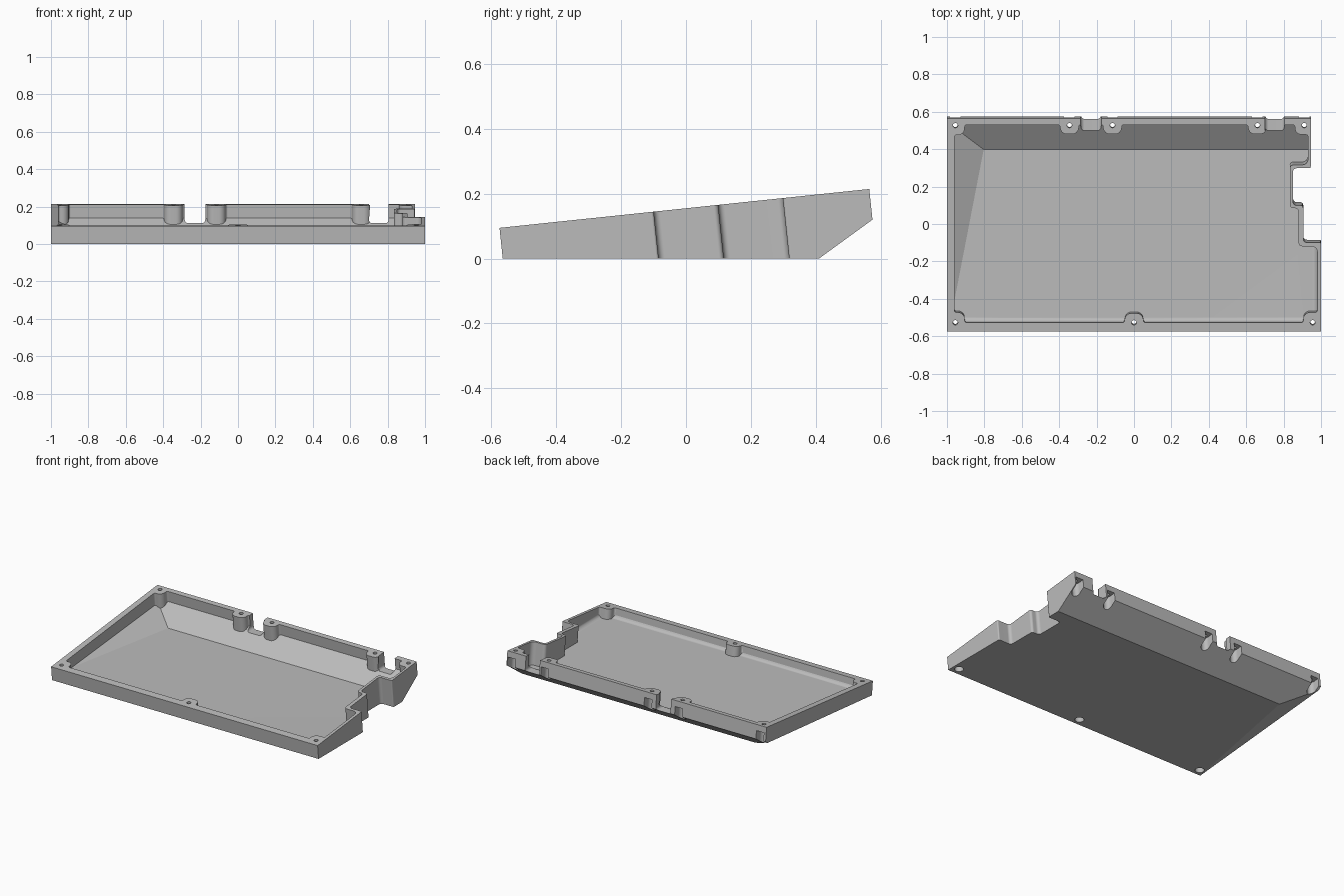
import bpy, bmesh
from math import radians, cos, sin, atan2
from mathutils import Matrix, Vector

cube = bpy.data.objects.get("Cube")
if cube:
    bpy.data.objects.remove(cube)

# The rim plane is tilted; its local z axis is the direction the walls run
TILT = Matrix.Translation((0, 0, 0.155)) @ Matrix.Rotation(radians(6), 4, 'X')
FLOOR = 0.037
EDGE, BOSS = 0.011, 0.036


def rounded(corners, steps=6):
    """Closed 2D outline from (x, y, radius) corners with arc fillets."""
    out = []
    for i, (x, y, r) in enumerate(corners):
        p = Vector((x, y))
        if r == 0:
            out.append(p)
            continue
        a = (Vector(corners[i - 1][:2]) - p).normalized()
        b = (Vector(corners[(i + 1) % len(corners)][:2]) - p).normalized()
        half = a.angle(b) / 2
        centre = p + (a + b).normalized() * (r / sin(half))
        reach = r * cos(half) / sin(half)
        s, e = p + a * reach - centre, p + b * reach - centre
        sweep = atan2(s.x * e.y - s.y * e.x, s.dot(e))
        begin = atan2(s.y, s.x)
        for k in range(steps + 1):
            t = begin + sweep * k / steps
            out.append(centre + Vector((cos(t), sin(t))) * r)
    return out


def add_object(name, bm):
    bmesh.ops.recalc_face_normals(bm, faces=bm.faces[:])
    mesh = bpy.data.meshes.new(name)
    bm.to_mesh(mesh)
    bm.free()
    ob = bpy.data.objects.new(name, mesh)
    bpy.context.scene.collection.objects.link(ob)
    return ob


def prism(name, outline, low, high, matrix=TILT):
    bm = bmesh.new()
    bottom, top = [[bm.verts.new((p.x, p.y, z)) for p in outline] for z in (low, high)]
    bm.faces.new(bottom[::-1])
    bm.faces.new(top)
    for i in range(len(outline)):
        bm.faces.new((bottom[i - 1], bottom[i], top[i], top[i - 1]))
    bm.transform(matrix)
    return add_object(name, bm)


def convex_block(name, planes):
    """Large block trimmed by (point, outward normal) planes."""
    bm = bmesh.new()
    bmesh.ops.create_cube(bm, size=4)
    for point, normal in planes:
        bmesh.ops.bisect_plane(bm, geom=bm.verts[:] + bm.edges[:] + bm.faces[:],
                               plane_co=point, plane_no=normal, clear_outer=True)
        bmesh.ops.contextual_create(bm, geom=[e for e in bm.edges if e.is_boundary])
    return add_object(name, bm)


def combine(target, tool, operation):
    mod = target.modifiers.new("cut", 'BOOLEAN')
    mod.operation, mod.solver, mod.object = operation, 'EXACT', tool
    graph = bpy.context.evaluated_depsgraph_get()
    mesh = bpy.data.meshes.new_from_object(target.evaluated_get(graph))
    target.modifiers.remove(mod)
    target.data = mesh
    bpy.data.objects.remove(tool)


# Underside planes: flat base, sloped back and sloped side
a, b, c = Vector((-1, -0.57, 0)), Vector((-0.81, 0.41, 0)), Vector((-1, 0.56, 0.105))
underside = [(Vector((0, 0, 0)), Vector((0, 0, -1))),
             (Vector((0, 0.41, 0)), Vector((0, 0.12, -0.165)).normalized()),
             (a, (c - a).cross(b - a).normalized())]

# Outer shell with the stepped side
shell_outline = rounded([
    (-1, -0.578, 0), (1, -0.578, 0), (1, -0.1, 0.008), (0.905, -0.1, 0.02),
    (0.905, 0.1, 0.015), (0.85, 0.1, 0.02), (0.85, 0.3, 0.02), (0.945, 0.3, 0.008),
    (0.945, 0.568, 0), (-1, 0.568, 0)])
tray = prism("tray", shell_outline, -0.4, 0)
combine(tray, convex_block("underside", underside), 'INTERSECT')


# Cavity outline, leaving screw bosses standing along the walls
def wall_boss(x, wall, tip, direction):
    s = 0.05 * direction
    return [(x - s, wall, EDGE), (x - s, tip, BOSS), (x + s, tip, BOSS), (x + s, wall, EDGE)]


cavity_outline = rounded(
    [(-0.96, -0.475, EDGE), (-0.905, -0.475, BOSS), (-0.905, -0.53, EDGE)]
    + wall_boss(0, -0.53, -0.48, 1)
    + [(0.905, -0.53, EDGE), (0.905, -0.475, BOSS), (0.98, -0.475, EDGE),
       (0.98, -0.12, 0.03), (0.88, -0.12, 0.02), (0.88, 0.085, 0.02),
       (0.833, 0.085, 0.02), (0.833, 0.318, 0.02), (0.93, 0.318, 0.03),
       (0.93, 0.48, EDGE), (0.86, 0.48, BOSS), (0.86, 0.533, EDGE)]
    + wall_boss(0.66, 0.533, 0.483, -1)
    + wall_boss(-0.115, 0.533, 0.483, -1)
    + wall_boss(-0.345, 0.533, 0.483, -1)
    + [(-0.905, 0.533, EDGE), (-0.905, 0.478, BOSS), (-0.96, 0.478, EDGE)])
cavity = prism("cavity", cavity_outline, -0.4, 0.1)

# Cavity floor: the underside moved inward, with rounded front and side edges
inside = [(p - n * FLOOR, n) for p, n in underside]
r = 0.03
for step in range(1, 5):
    t = radians(18 * step)
    for axis, wall in ((Vector((0, -1, 0)), 0.525), (Vector((1, 0, 0)), 0.98)):
        n = axis * cos(t) - Vector((0, 0, sin(t)))
        inside.append((axis * (wall - r) + Vector((0, 0, FLOOR + r)) + n * r, n))
combine(cavity, convex_block("cavity_floor", inside), 'INTERSECT')
combine(tray, cavity, 'DIFFERENCE')

# Two cable notches through the back wall
UPRIGHT = Matrix.Rotation(radians(90), 4, 'X')
for left, right in ((-0.285, -0.175), (0.70, 0.805)):
    notch = rounded([(left, 0.11, 0.02), (right, 0.11, 0.02), (right, 0.4, 0), (left, 0.4, 0)])
    combine(tray, prism("notch", notch, -0.7, -0.5, UPRIGHT), 'DIFFERENCE')


# Screw holes, with open slots at the back and round recesses at the front
def disc(x, y, radius):
    return rounded([(x + i * radius, y + j * radius, radius * 0.98)
                    for i, j in ((-1, -1), (1, -1), (1, 1), (-1, 1))])


w = 0.028
for x in (-0.955, -0.345, -0.115, 0.66, 0.91):
    combine(tray, prism("hole", disc(x, 0.53, 0.013), -0.4, 0.1), 'DIFFERENCE')
    slot = rounded([(x - w, 0.65, 0), (x - w, 0.502, w * 0.98),
                    (x + w, 0.502, w * 0.98), (x + w, 0.65, 0)])
    combine(tray, prism("slot", slot, -0.4, -0.04), 'DIFFERENCE')
for x in (-0.955, 0, 0.955):
    combine(tray, prism("hole", disc(x, -0.53, 0.013), -0.4, 0.1), 'DIFFERENCE')
    combine(tray, prism("recess", disc(x, -0.53, w), -0.4, -0.06), 'DIFFERENCE')

# Plain grey finish
grey = bpy.data.materials.new("plain_grey")
grey.use_nodes = True
colour = (0.5, 0.5, 0.5, 1)
grey.diffuse_color = colour
grey.node_tree.nodes["Principled BSDF"].inputs["Base Color"].default_value = colour
tray.data.materials.clear()
tray.data.materials.append(grey)
for face in tray.data.polygons:
    face.material_index = 0

# Smooth fillets, crisp edges
bpy.ops.object.select_all(action='DESELECT')
tray.select_set(True)
bpy.context.view_layer.objects.active = tray
bpy.ops.object.shade_smooth_by_angle(angle=radians(25))
weighted = tray.modifiers.new("even_shading", 'WEIGHTED_NORMAL')
weighted.keep_sharp = True
